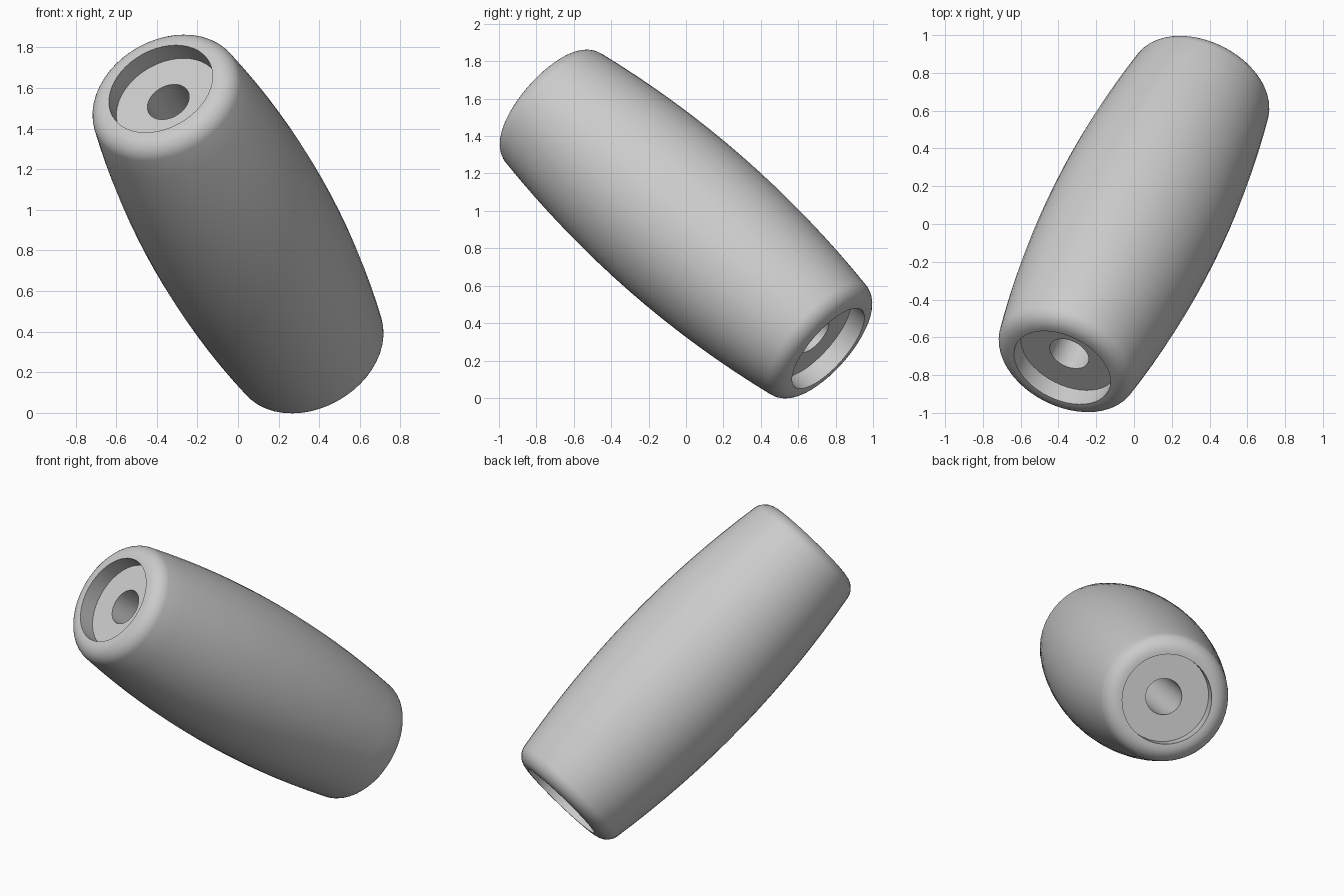
import bpy, bmesh, math
from mathutils import Vector

cube = bpy.data.objects.get("Cube")
if cube:
    bpy.data.objects.remove(cube, do_unlink=True)

HALF = 1.08          # half length along the axis
MID_R = 0.47         # belly radius
FILLET = 0.1         # rounded end edge
FILLET_R = 0.29      # radius of the fillet centre circle
RECESS_R, RECESS_DEPTH, BORE_R = 0.273, 0.105, 0.11
SEGMENTS = 48

# Plain grey material
grey = bpy.data.materials.new("grey")
grey.use_nodes = True
colour = (0.6, 0.6, 0.6, 1)
grey.diffuse_color = colour
grey.node_tree.nodes["Principled BSDF"].inputs["Base Color"].default_value = colour

# Half profile (radius, height): bore, recess, rounded rim, barrel side
floor = HALF - RECESS_DEPTH
upper = [(BORE_R, floor), (RECESS_R, floor), (RECESS_R, HALF)]
start = math.radians(12)
for i in range(9):
    a = math.pi / 2 + (start - math.pi / 2) * i / 8
    upper.append((FILLET_R + FILLET * math.cos(a), HALF - FILLET + FILLET * math.sin(a)))
end_r, end_h = upper[-1]
for i in range(7, 0, -1):
    h = end_h * i / 8
    upper.append((MID_R - (MID_R - end_r) * (h / end_h) ** 2, h))
profile = upper + [(MID_R, 0)] + [(r, -h) for r, h in reversed(upper)]

# Spin the closed profile around the axis
bm = bmesh.new()
verts = [bm.verts.new((r, 0, h)) for r, h in profile]
edges = [bm.edges.new((v, verts[i - 1])) for i, v in enumerate(verts)]
bmesh.ops.spin(bm, geom=verts + edges, cent=(0, 0, 0), axis=(0, 0, 1),
               angle=math.tau, steps=SEGMENTS, use_duplicate=False)
bmesh.ops.remove_doubles(bm, verts=bm.verts, dist=0.0005)
bmesh.ops.recalc_face_normals(bm, faces=bm.faces)
mesh = bpy.data.meshes.new("barrel_roller")
bm.to_mesh(mesh)
bm.free()
mesh.materials.append(grey)

# Tilt the roller into place
roller = bpy.data.objects.new("barrel_roller", mesh)
bpy.context.collection.objects.link(roller)
axis = Vector((-0.38, -0.76, 0.665))
roller.rotation_euler = axis.to_track_quat('Z', 'Y').to_euler()
roller.location = (0, 0, 0.93)

bpy.context.view_layer.objects.active = roller
roller.select_set(True)
bpy.ops.object.shade_smooth_by_angle(angle=math.radians(35))
